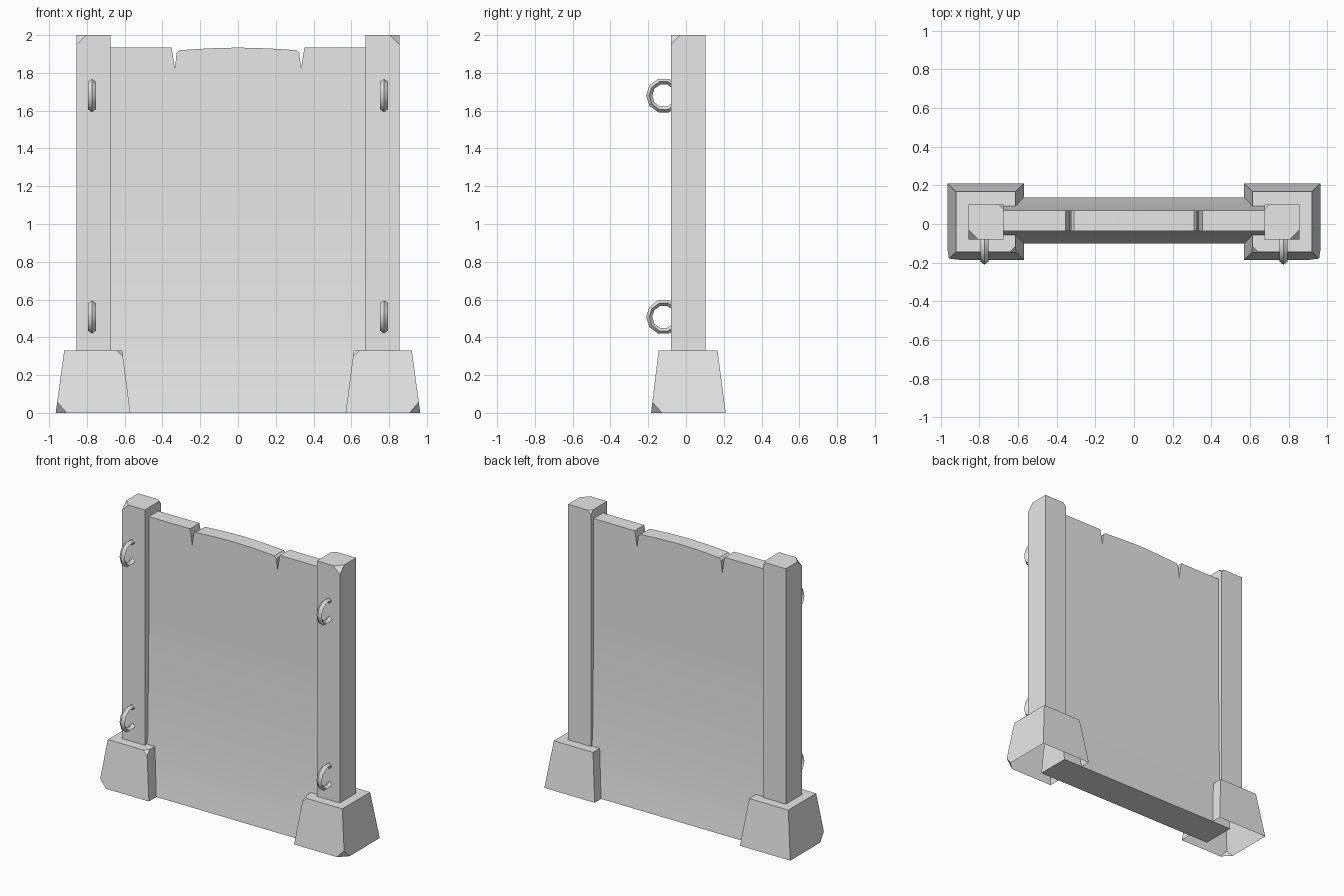
import bpy, bmesh, math
from mathutils import Vector

cube = bpy.data.objects.get("Cube")
if cube:
    bpy.data.objects.remove(cube, do_unlink=True)

# Single stone grey
grey = bpy.data.materials.new("stone_grey")
grey.use_nodes = True
grey.diffuse_color = (0.8, 0.8, 0.8, 1)
grey.node_tree.nodes["Principled BSDF"].inputs["Base Color"].default_value = (0.8, 0.8, 0.8, 1)


def finish(bm, name, smooth=None):
    bmesh.ops.recalc_face_normals(bm, faces=bm.faces[:])
    mesh = bpy.data.meshes.new(name)
    bm.to_mesh(mesh)
    bm.free()
    mesh.materials.append(grey)
    obj = bpy.data.objects.new(name, mesh)
    bpy.context.collection.objects.link(obj)
    if smooth:
        bpy.ops.object.select_all(action='DESELECT')
        obj.select_set(True)
        bpy.context.view_layer.objects.active = obj
        bpy.ops.object.shade_smooth_by_angle(angle=math.radians(smooth))
    return obj


def block(name, side, low, high, chips, open_bottom=False):
    """Box between two rectangles (x0, x1, y0, y1, z), with chipped corners."""
    bm = bmesh.new()
    rings = []
    for x0, x1, y0, y1, z in (low, high):
        rings.append([bm.verts.new((side * x, y, z))
                      for x, y in ((x0, y0), (x1, y0), (x1, y1), (x0, y1))])
    a, b = rings
    bm.faces.new(a)
    bm.faces.new(b)
    for i in range(4):
        j = (i + 1) % 4
        bm.faces.new((a[i], a[j], b[j], b[i]))
    bmesh.ops.recalc_face_normals(bm, faces=bm.faces[:])
    targets = [(rings[level][corner].co.copy(), size) for level, corner, size in chips]
    for point, size in targets:
        vert = min(bm.verts, key=lambda v: (v.co - point).length)
        bmesh.ops.bevel(bm, geom=[vert], offset=size, segments=1, affect='VERTICES')
    if open_bottom:
        bm.normal_update()
        under = [f for f in bm.faces if f.normal.z < -0.9]
        bmesh.ops.delete(bm, geom=under, context='FACES_ONLY')
    return finish(bm, name)


def loop_handle(name, x, z):
    """Ring with a diamond section, partly sunk into the post front."""
    bm = bmesh.new()
    centre = Vector((x, -0.118, z))
    steps, rows = 10, []
    for i in range(steps):
        t = math.tau * i / steps
        out = Vector((0, math.cos(t), math.sin(t)))
        rows.append([bm.verts.new(centre + out * r + Vector((dx, 0, 0)))
                     for r, dx in ((0.093, 0), (0.077, 0.02), (0.061, 0), (0.077, -0.02))])
    for i in range(steps):
        a, b = rows[i], rows[(i + 1) % steps]
        for k in range(4):
            m = (k + 1) % 4
            bm.faces.new((a[k], a[m], b[m], b[k]))
    return finish(bm, name, 45)


# Posts, footings and handles on both sides
for side, word in ((1, "left"), (-1, "right")):
    block(word + "_footing", side,
          (0.57, 0.965, -0.185, 0.21, 0), (0.613, 0.92, -0.145, 0.167, 0.33),
          ((0, 1, 0.058), (1, 0, 0.03)), open_bottom=True)
    block(word + "_post", side,
          (0.675, 0.855, -0.08, 0.102, 0.33), (0.675, 0.855, -0.08, 0.102, 2),
          ((1, 1, 0.05), (1, 3, 0.025)))
    loop_handle(word + "_upper_handle", side * 0.773, 1.68)
    loop_handle(word + "_lower_handle", side * 0.773, 0.508)

# Wall panel: notched top edge, sides widening towards the ground
half_top = [(0.72, 1.935), (0.353, 1.935), (0.346, 1.90), (0.334, 1.82),
            (0.325, 1.905), (0.31, 1.92), (0.15, 1.93)]
top = half_top + [(0, 1.934)] + [(-x, z) for x, z in reversed(half_top)]
rows = [(1.2, 0.053), (0.4, 0.064), (0, 0.12)]    # height, half thickness
mid = 0.018
bm = bmesh.new()
sheets = []
for d in (-1, 1):
    edge = [bm.verts.new((x, mid + d * 0.053, z)) for x, z in top]
    pairs = [[bm.verts.new((x, mid + d * h, z)) for x in (0.72, -0.72)] for z, h in rows]
    bm.faces.new(edge + [pairs[0][1], pairs[0][0]])
    for p, q in zip(pairs, pairs[1:]):
        bm.faces.new((p[0], p[1], q[1], q[0]))
    # Outline runs over the top, down one end, along the ground and back up
    sheets.append(edge + [p[1] for p in pairs] + [p[0] for p in reversed(pairs)])
front, back = sheets
for i in range(len(front)):
    j = (i + 1) % len(front)
    bm.faces.new((front[i], front[j], back[j], back[i]))
finish(bm, "wall_panel", 30)
